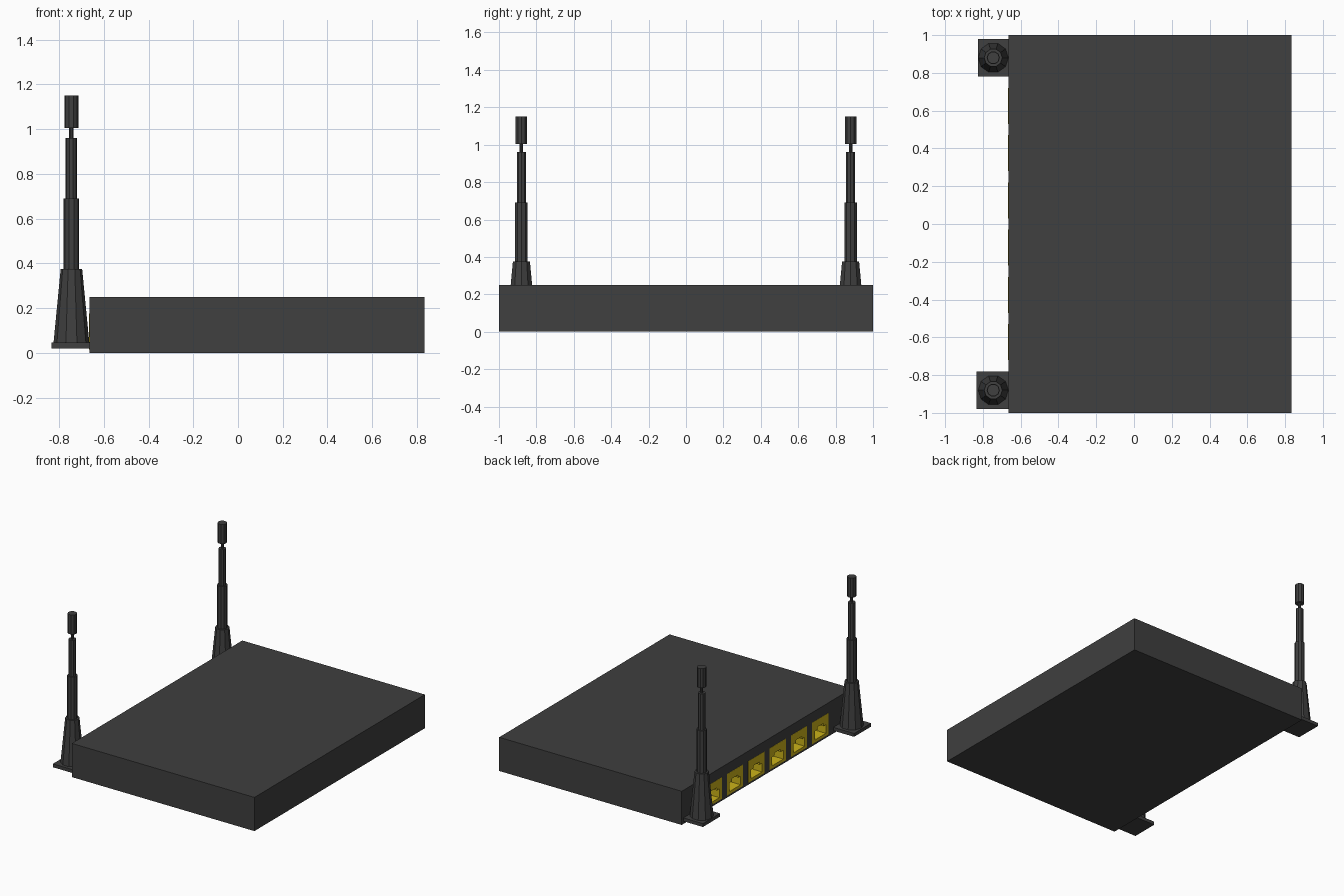
import bpy, bmesh, math

if "Cube" in bpy.data.objects:
    bpy.data.objects.remove(bpy.data.objects["Cube"])

SIDE = -0.665  # x of the port side


def material(name, color):
    m = bpy.data.materials.new(name)
    m.diffuse_color = color
    m.use_nodes = True
    m.node_tree.nodes["Principled BSDF"].inputs["Base Color"].default_value = m.diffuse_color
    return m


DARK = material("dark_plastic", (0.05, 0.05, 0.05, 1))
YELLOW = material("yellow_plastic", (0.6, 0.45, 0.01, 1))


def box(name, x, y, z, mat=None):
    """Box from (min, max) pairs."""
    bm = bmesh.new()
    bmesh.ops.create_cube(bm, size=1)
    for v in bm.verts:
        for i, (a, b) in enumerate((x, y, z)):
            v.co[i] = b if v.co[i] > 0 else a
    me = bpy.data.meshes.new(name)
    bm.to_mesh(me)
    bm.free()
    ob = bpy.data.objects.new(name, me)
    bpy.context.collection.objects.link(ob)
    if mat:
        me.materials.append(mat)
    return ob


def cut(target, cutter):
    """Subtract the cutter from the target and discard the cutter."""
    cutter.hide_render = True
    mod = target.modifiers.new("cut", 'BOOLEAN')
    mod.operation = 'DIFFERENCE'
    mod.solver = 'EXACT'
    mod.object = cutter
    bpy.context.view_layer.objects.active = target
    bpy.ops.object.modifier_apply(modifier=mod.name)
    bpy.data.objects.remove(cutter)


def lathe(name, profile, center, sides, mat):
    """Flat-faced turned shape from (radius, height) points."""
    bm = bmesh.new()
    rings = [[bm.verts.new((center[0] + r * math.cos(2 * math.pi * k / sides),
                            center[1] + r * math.sin(2 * math.pi * k / sides), z))
              for k in range(sides)] for r, z in profile]
    for a, b in zip(rings, rings[1:]):
        for k in range(sides):
            n = (k + 1) % sides
            bm.faces.new((a[k], a[n], b[n], b[k]))
    bm.faces.new(rings[0][::-1])
    bm.faces.new(rings[-1])
    me = bpy.data.meshes.new(name)
    bm.to_mesh(me)
    bm.free()
    me.materials.append(mat)
    ob = bpy.data.objects.new(name, me)
    bpy.context.collection.objects.link(ob)
    return ob


# Main case with six network ports along the left side
body = box("case", (SIDE, 0.835), (-1, 1), (0, 0.25), DARK)
for i in range(6):
    y = -0.625 + 0.25 * i
    span, height = (y - 0.095, y + 0.095), (0.015, 0.175)
    cut(body, box("port_pocket", (SIDE - 0.1, SIDE + 0.12), span, height))
    port = box(f"port_{i + 1}", (SIDE - 0.001, SIDE + 0.12), span, height, YELLOW)
    # socket opening with a narrower clip notch above it
    cut(port, box("socket_cutter", (SIDE - 0.1, SIDE + 0.08),
                  (y - 0.065, y + 0.065), (0.035, 0.1)))
    cut(port, box("notch_cutter", (SIDE - 0.1, SIDE + 0.08),
                  (y - 0.035, y + 0.035), (0.09, 0.12)))

# Antennas: tapered foot, two stepped tubes, thin neck and cap
PROFILE = [(0.08, 0.045), (0.048, 0.375), (0.035, 0.375), (0.035, 0.69),
           (0.026, 0.69), (0.026, 0.96), (0.01, 0.96), (0.01, 1.005),
           (0.032, 1.005), (0.032, 1.15)]
for label, y, left in (("front", -0.88, -0.835), ("back", 0.88, -0.825)):
    box(f"{label}_antenna_bracket", (left, left + 0.2), (y - 0.1, y + 0.1),
        (0.02, 0.045), DARK)
    lathe(f"{label}_antenna", PROFILE, (-0.745, y), 10, DARK)
